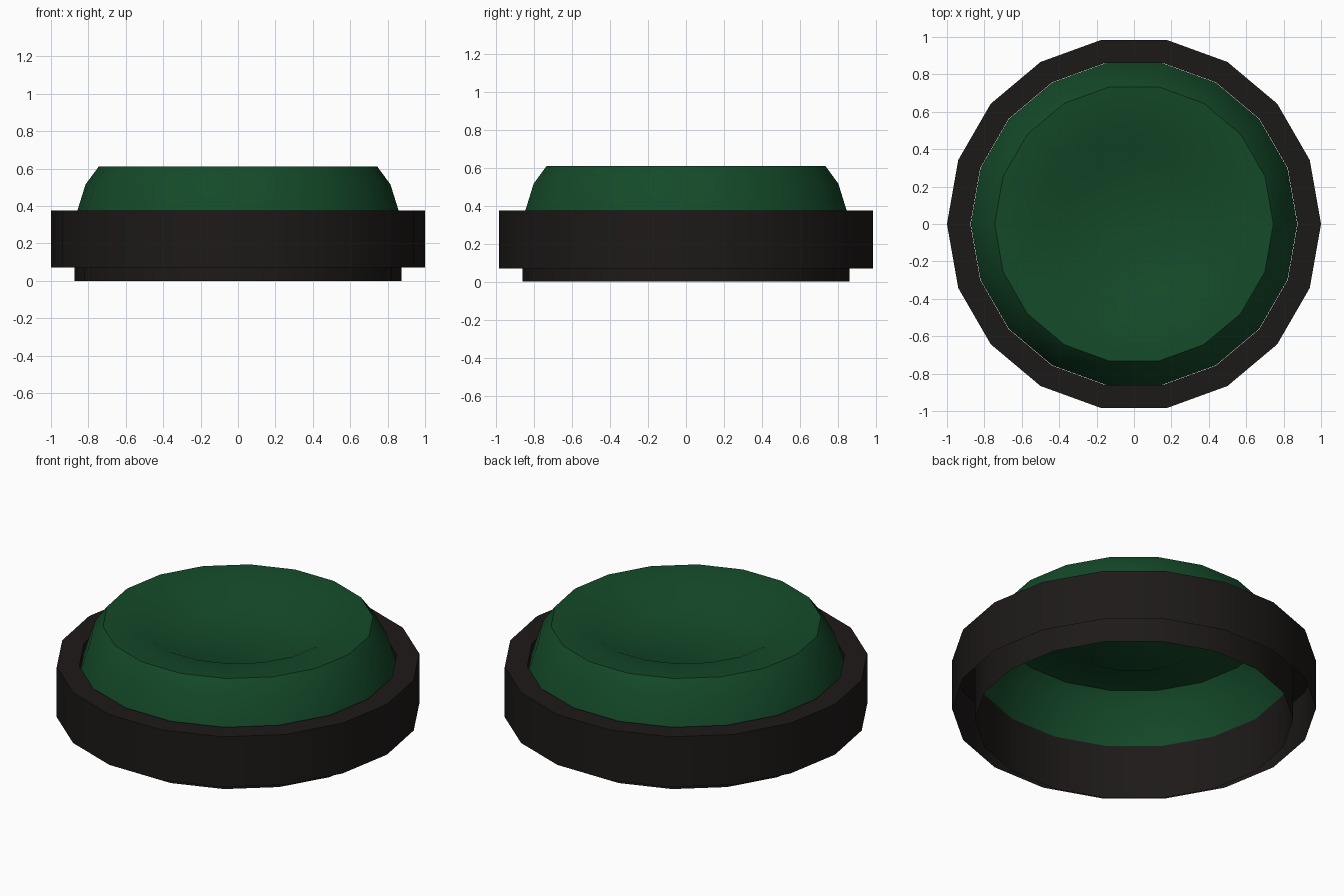
import bpy
import bmesh
from math import cos, sin, pi, radians

if "Cube" in bpy.data.objects:
    bpy.data.objects.remove(bpy.data.objects["Cube"])

SIDES = 18


def material(name, color):
    mat = bpy.data.materials.new(name)
    mat.diffuse_color = (*color, 1)
    mat.use_nodes = True
    mat.node_tree.nodes["Principled BSDF"].inputs["Base Color"].default_value = mat.diffuse_color
    return mat


def lathe(name, profile, mat, cap=False):
    """Revolve (radius, z) points around z; optionally close the last ring."""
    bm = bmesh.new()
    rings = [[bm.verts.new((r * cos(2 * pi * i / SIDES), r * sin(2 * pi * i / SIDES), z))
              for i in range(SIDES)] for r, z in profile]
    for low, high in zip(rings, rings[1:]):
        for i in range(SIDES):
            j = (i + 1) % SIDES
            bm.faces.new((low[i], low[j], high[j], high[i]))
    if cap:
        bm.faces.new(rings[-1])
    mesh = bpy.data.meshes.new(name)
    bm.to_mesh(mesh)
    bm.free()
    mesh.materials.append(mat)
    obj = bpy.data.objects.new(name, mesh)
    bpy.context.collection.objects.link(obj)
    bpy.ops.object.select_all(action='DESELECT')
    obj.select_set(True)
    bpy.context.view_layer.objects.active = obj
    bpy.ops.object.shade_smooth_by_angle(angle=radians(40))
    return obj


black = material("black_plastic", (0.012, 0.010, 0.009))
green = material("green_plastic", (0.007, 0.068, 0.022))

# Open-bottomed collar: outer wall, flat top, longer inner wall
lathe("collar_ring", [(1.0, 0.07), (1.0, 0.375), (0.875, 0.375), (0.875, 0.0)], black)

# Hollow button shell with a rounded shoulder and dished top
lathe("button_cap", [(0.873, 0.33), (0.815, 0.515), (0.745, 0.61),
                     (0.53, 0.60), (0.37, 0.52)], green, cap=True)
